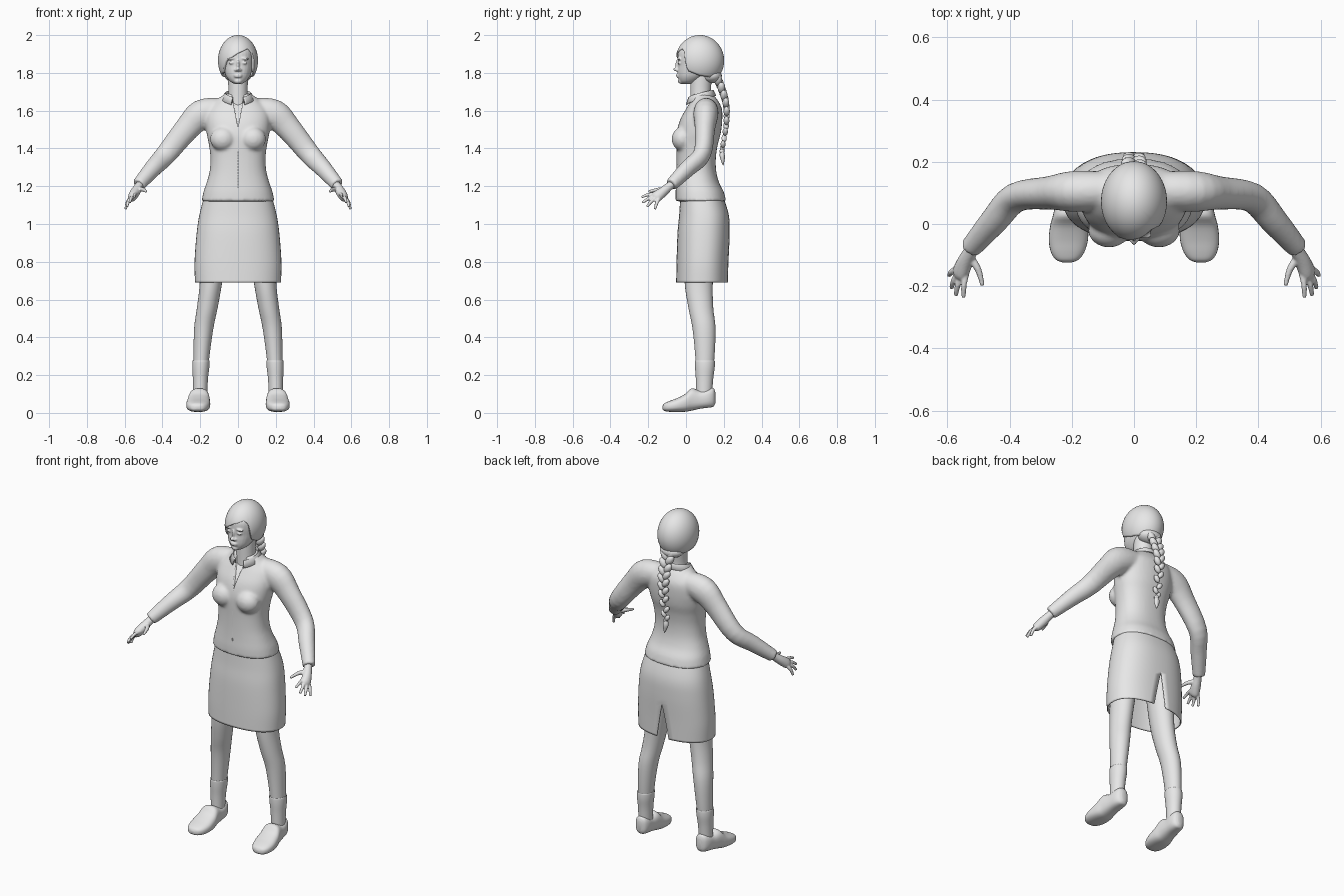
import bpy, bmesh, math
from mathutils import Vector, Matrix, Euler

cube = bpy.data.objects.get("Cube")
if cube:
    bpy.data.objects.remove(cube)

grey = bpy.data.materials.new("light grey")
grey.use_nodes = True
grey.diffuse_color = (0.8, 0.8, 0.8, 1)
grey.node_tree.nodes["Principled BSDF"].inputs["Base Color"].default_value = (0.8, 0.8, 0.8, 1)
X, Y, Z = Vector((1, 0, 0)), Vector((0, 1, 0)), Vector((0, 0, 1))


def spline(secs, steps=4):
    """Catmull-Rom interpolation of tuples."""
    p = [Vector(s) for s in secs]
    p = [p[0]] + p + [p[-1]]
    out = []
    for i in range(1, len(p) - 2):
        a, b, c, d = p[i - 1:i + 3]
        for k in range(steps):
            t = k / steps
            out.append((2 * b + (c - a) * t + (2 * a - 5 * b + 4 * c - d) * t * t
                        + (3 * b - a - 3 * c + d) * t ** 3) / 2)
    return out + [p[-1]]


def grid(bm, rows, closed=False, caps=False):
    """Quad skin over rows of points."""
    vs = [[bm.verts.new(p) for p in r] for r in rows]
    n = len(vs[0])
    for a, b in zip(vs, vs[1:]):
        for j in range(n if closed else n - 1):
            k = (j + 1) % n
            bm.faces.new((a[j], a[k], b[k], b[j]))
    if caps:
        bm.faces.new(vs[0])
        bm.faces.new(vs[-1])


def loft(bm, secs, axes=None, power=2.0, n=28, caps=True, steps=4):
    """Skin ellipses (x, y, z, a, b), upright or square to the path."""
    secs = spline(secs, steps)
    pts = [Vector(s[:3]) for s in secs]
    rows = []
    for i, s in enumerate(secs):
        if axes:
            u, v = axes
        else:
            t = (pts[min(i + 1, len(pts) - 1)] - pts[max(i - 1, 0)]).normalized()
            u = t.cross(Y).normalized()
            v = u.cross(t)
        ring = []
        for j in range(n):
            c, d = math.cos(math.tau * j / n), math.sin(math.tau * j / n)
            c = math.copysign(abs(c) ** (2 / power), c)
            d = math.copysign(abs(d) ** (2 / power), d)
            ring.append(pts[i] + u * c * s[3] + v * d * s[4])
        rows.append(ring)
    grid(bm, rows, True, caps)


def body(secs):
    """(z, half width, front y, back y) to upright sections."""
    return [(0, (f + b) / 2, z, w, (b - f) / 2) for z, w, f, b in secs]


def ball(bm, c, r, tilt=0.0):
    m = Matrix.LocRotScale(Vector(c), Euler((0, tilt, 0)), Vector(r))
    bmesh.ops.create_uvsphere(bm, u_segments=20, v_segments=12, radius=1, matrix=m)


def finish(name, bm, voxel=0, smooth=0, shell=0, mirror=False):
    bmesh.ops.remove_doubles(bm, verts=bm.verts, dist=0.0002)
    bmesh.ops.recalc_face_normals(bm, faces=bm.faces)
    me = bpy.data.meshes.new(name)
    bm.to_mesh(me)
    bm.free()
    me.materials.append(grey)
    ob = bpy.data.objects.new(name, me)
    bpy.context.collection.objects.link(ob)
    bpy.ops.object.select_all(action='DESELECT')
    ob.select_set(True)
    bpy.context.view_layer.objects.active = ob
    bpy.ops.object.shade_smooth_by_angle(angle=math.radians(50))
    if mirror:
        ob.modifiers.new("mirror", 'MIRROR').use_mirror_merge = False
    if shell:
        m = ob.modifiers.new("shell", 'SOLIDIFY')
        m.thickness, m.offset = shell, -1
    if voxel:
        m = ob.modifiers.new("blend", 'REMESH')
        m.mode, m.voxel_size, m.use_smooth_shade = 'VOXEL', voxel, True
        m = ob.modifiers.new("soften", 'SMOOTH')
        m.factor, m.iterations = 0.5, smooth
    return ob


# Jacket: torso, bust and sleeves blended into one skin
bm = bmesh.new()
loft(bm, body([(1.12, .193, -.055, .213), (1.17, .183, -.055, .2), (1.22, .166, -.052, .175),
               (1.28, .15, -.05, .16), (1.35, .146, -.05, .158), (1.42, .154, -.052, .168),
               (1.48, .166, -.05, .184), (1.55, .172, -.032, .192), (1.61, .16, 0, .19),
               (1.655, .115, .025, .168), (1.69, .068, .03, .14)]), (X, Y), 2.3, 40)
for s in (1, -1):
    ball(bm, (s * .08, -.02, 1.45), (.068, .056, .064))
    loft(bm, [(s * .08, .108, 1.605, .062, .06), (s * .19, .105, 1.582, .078, .066),
              (s * .27, .1, 1.505, .066, .054), (s * .38, .085, 1.37, .056, .047),
              (s * .45, .01, 1.295, .047, .044), (s * .526, -.078, 1.208, .036, .034)])
jacket = finish("jacket", bm, .009, 5)

# Open V neck
bm = bmesh.new()
front = [(0, -.3, 1.51), (-.036, -.3, 1.7), (.036, -.3, 1.7)]
back = [(0, -.036, 1.51), (-.036, .055, 1.7), (.036, .055, 1.7)]
grid(bm, [front, back], True, True)
cutter = finish("neckline_cutter", bm)
cutter.hide_render = True
cutter.display_type = 'WIRE'
cutter.hide_set(True)
cut = jacket.modifiers.new("neckline", 'BOOLEAN')
cut.operation, cut.object = 'DIFFERENCE', cutter

# Front closing strip
bm = bmesh.new()
grid(bm, [[(x, -.2, 1.14 + .37 * i / 24) for x in (-.002, .002)] for i in range(25)])
strip = finish("jacket_front_seam", bm)
wrap = strip.modifiers.new("wrap", 'SHRINKWRAP')
wrap.target, wrap.wrap_method, wrap.use_project_y = jacket, 'PROJECT', True
strip.modifiers.new("thick", 'SOLIDIFY').thickness = .003

# Collar, folded down and open at the front
bm = bmesh.new()
rows = [[], [], []]
for i in range(41):
    a = math.radians(24 + 312 * i / 40)
    t = (1 - math.cos(a)) / 2
    for row, rx, ry, z in zip(rows, (.06, .068, .092), (.062, .069, .084),
                              (1.64 + .03 * t, 1.665 + .045 * t ** .6, 1.62 + .06 * t ** .5)):
        row.append((rx * math.sin(a), .076 - ry * math.cos(a), z))
grid(bm, rows)
finish("collar", bm, shell=.006)

# Skirt, open below with a slit at the centre back
bm = bmesh.new()
rows = []
for c in spline(body([(.69, .228, -.052, .222), (.8, .23, -.05, .225), (.95, .219, -.045, .231),
                      (1.05, .204, -.036, .226), (1.15, .178, -.03, .195)]), 6):
    gap = .13 * min(1, max(0, (.89 - c.z) / .2))
    row = []
    for j in range(49):
        a = math.pi / 2 + gap + (math.tau - 2 * gap) * j / 48
        x, y = math.cos(a), math.sin(a)
        row.append((c[3] * math.copysign(abs(x) ** .86, x),
                    c.y + c[4] * math.copysign(abs(y) ** .86, y), c.z))
    rows.append(row)
grid(bm, rows)
finish("skirt", bm, shell=.006)

# Legs, socks and shoes
bm = bmesh.new()
loft(bm, [(.12, .07, .95, .08, .085), (.142, .067, .7, .06, .075), (.162, .078, .56, .055, .066),
          (.181, .095, .45, .051, .061), (.193, .1, .3, .042, .051), (.2, .096, .14, .033, .039),
          (.2, .095, .06, .03, .036)], (X, Y))
finish("legs", bm, mirror=True)
bm = bmesh.new()
loft(bm, [(.195, .1, .268, .041, .048), (.195, .1, .276, .045, .052), (.197, .1, .24, .045, .052),
          (.199, .098, .18, .04, .046), (.2, .096, .1, .037, .042)], (X, Y))
finish("socks", bm, mirror=True)
bm = bmesh.new()
shoe = [(-.124, .012, .02, .036), (-.115, .036, .011, .05), (-.09, .054, .006, .062),
        (-.05, .063, .005, .077), (-.005, .061, .006, .1), (.03, .054, .012, .13),
        (.075, .047, .022, .118), (.12, .043, .028, .13), (.145, .032, .033, .132), (.155, .014, .05, .11)]
loft(bm, [(.208 - y * .06, y, (lo + hi) / 2, w, (hi - lo) / 2) for y, w, lo, hi in shoe], (X, Z), 2.6)
finish("shoes", bm, mirror=True)

# Hands: palm, four fingers and thumb
bm = bmesh.new()
loft(bm, [(.505, -.05, 1.228, .022, .022), (.524, -.085, 1.202, .022, .022),
          (.542, -.12, 1.172, .026, .026), (.558, -.155, 1.145, .024, .03),
          (.564, -.17, 1.134, .014, .022)], n=16)
for knuckle, tip in [((.54, -.158, 1.158), (.548, -.236, 1.142)), ((.555, -.165, 1.146), (.573, -.23, 1.113)),
                     ((.567, -.16, 1.136), (.587, -.206, 1.092)), ((.573, -.145, 1.132), (.595, -.165, 1.078))]:
    mid = (Vector(knuckle) + Vector(tip)) / 2 + Vector((.003, 0, .006))
    loft(bm, [(*knuckle, .011, .011), (*mid, .0095, .0095), (*tip, .007, .007)], n=10)
loft(bm, [(.53, -.105, 1.185, .014, .014), (.502, -.145, 1.182, .011, .011), (.487, -.198, 1.172, .007, .007)], n=10)
finish("hands", bm, .004, 2, mirror=True)

# Neck
bm = bmesh.new()
loft(bm, [(0, .09, 1.56, .07, .07), (0, .08, 1.65, .056, .058), (0, .077, 1.71, .051, .054),
          (0, .085, 1.82, .056, .06)], (X, Y))
finish("neck", bm)

# Head with facial features
bm = bmesh.new()
loft(bm, body([(1.742, .02, -.022, .03), (1.755, .042, -.034, .06), (1.78, .062, -.042, .1),
               (1.81, .074, -.044, .14), (1.84, .081, -.042, .16), (1.88, .085, -.044, .17),
               (1.92, .082, -.038, .168), (1.96, .062, -.005, .14)]), (X, Y), 2.2)
ball(bm, (0, -.047, 1.819), (.012, .021, .011))
ball(bm, (0, -.042, 1.843), (.008, .014, .03))
ball(bm, (0, -.024, 1.757), (.023, .019, .016))
for z in (1.79, 1.781):
    ball(bm, (0, -.041, z), (.022, .012, .006))
for s in (1, -1):
    ball(bm, (s * .011, -.044, 1.815), (.009, .012, .008))
    ball(bm, (s * .034, -.036, 1.853), (.015, .009, .007))
    ball(bm, (s * .034, -.036, 1.876), (.024, .011, .007), s * .15)
finish("head", bm, .0045, 2)

# Hair cap with a slanted fringe
edge = [(-180, 1.762), (-90, 1.785), (-55, 1.80), (-38, 1.86), (0, 1.905), (35, 1.93),
        (48, 1.91), (58, 1.81), (90, 1.785), (180, 1.762)]


def hem(deg):
    for (a, za), (b, zb) in zip(edge, edge[1:]):
        if deg <= b:
            return za + (zb - za) * (deg - a) / (b - a)


bm = bmesh.new()
rows = []
for i in range(25):
    row = []
    for j in range(96):
        deg = -180 + 360 * j / 96
        a = math.radians(deg)
        f = math.acos((hem(deg) - 1.865) / .135) * max(i, .01) / 24
        row.append((.106 * math.sin(f) * math.sin(a), .073 - .129 * math.sin(f) * math.cos(a),
                    1.865 + .135 * math.cos(f)))
    rows.append(row)
grid(bm, rows, True)
finish("hair", bm, shell=.014)

# Braid: gathered root, crossing strands, tie and loose tuft
bm = bmesh.new()
ball(bm, (0, .135, 1.785), (.07, .055, .04))
path = spline([(.165, 1.775), (.195, 1.70), (.214, 1.62), (.212, 1.52), (.192, 1.4)], 4)
for i, (y, z) in enumerate(path):
    s = 1 if i % 2 else -1
    k = 1 - .45 * i / len(path)
    ball(bm, (s * .019 * k, y, z), (.022 * k, .022 * k, .036 * k), s * .6)
ball(bm, (0, .19, 1.385), (.013, .013, .012))
loft(bm, [(0, .19, 1.39, .009, .009), (0, .192, 1.36, .017, .014), (.003, .195, 1.33, .01, .008),
          (.004, .197, 1.31, .002, .002)], (X, Y), n=12)
finish("braid", bm)
